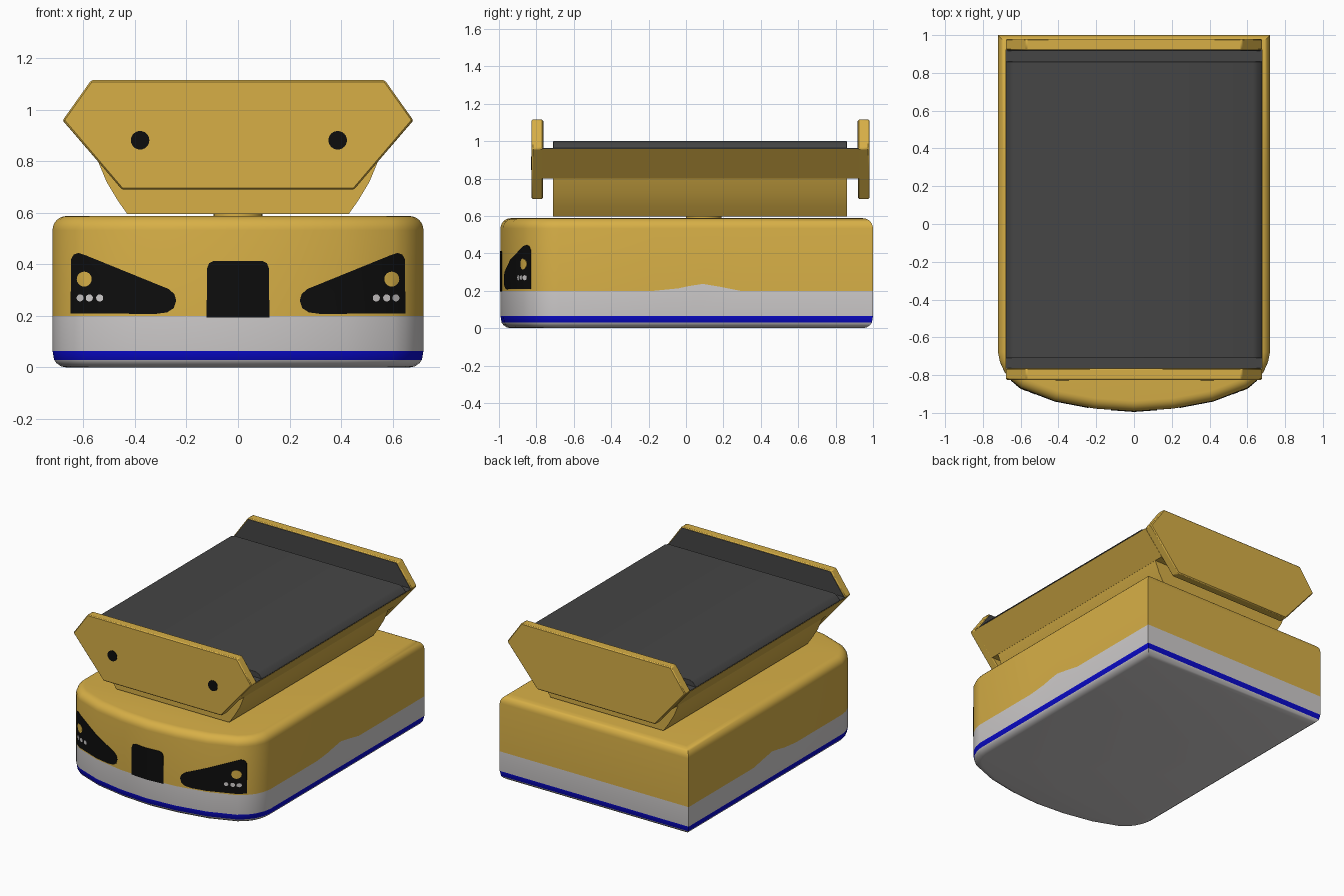
import bpy, bmesh, math
from mathutils import Vector

if "Cube" in bpy.data.objects:
    bpy.data.objects.remove(bpy.data.objects["Cube"])


def mat(name, r, g, b):
    m = bpy.data.materials.new(name)
    m.diffuse_color = (r, g, b, 1)
    m.use_nodes = True
    m.node_tree.nodes["Principled BSDF"].inputs["Base Color"].default_value = m.diffuse_color
    return m


YELLOW = mat("yellow paint", 0.68, 0.43, 0.062)
GREY = mat("light grey", 0.62, 0.60, 0.60)
BLUE = mat("blue", 0.003, 0.003, 0.60)
DARK = mat("dark grey", 0.06, 0.06, 0.06)
BLACK = mat("black", 0.004, 0.004, 0.004)


def finish(name, bm, mats, angle=35):
    bmesh.ops.recalc_face_normals(bm, faces=bm.faces)
    me = bpy.data.meshes.new(name)
    bm.to_mesh(me)
    bm.free()
    ob = bpy.data.objects.new(name, me)
    bpy.context.collection.objects.link(ob)
    for m in mats:
        me.materials.append(m)
    bpy.ops.object.select_all(action='DESELECT')
    ob.select_set(True)
    bpy.context.view_layer.objects.active = ob
    bpy.ops.object.shade_smooth_by_angle(angle=math.radians(angle))
    return ob


def bevel(ob, width, segments):
    b = ob.modifiers.new("bevel", 'BEVEL')
    b.width, b.segments, b.limit_method = width, segments, 'ANGLE'
    return ob


def mirror(half):
    """Close a right-half x,z profile by mirroring it."""
    return half + [(-x, z) for x, z in reversed(half) if x]


def prism(name, pts, y0, y1, m):
    bm = bmesh.new()
    a, b = ([bm.verts.new((x, y, z)) for x, z in pts] for y in (y0, y1))
    bm.faces.new(a)
    bm.faces.new(b)
    n = len(pts)
    for i in range(n):
        j = (i + 1) % n
        bm.faces.new((a[i], a[j], b[j], b[i]))
    return finish(name, bm, [m])


# Footprint: curved front, square back; extra side points carry the wavy stripe
front = [(0, -0.992), (0.21, -0.977), (0.42, -0.937), (0.60, -0.868),
         (0.65, -0.828), (0.685, -0.785), (0.71, -0.73), (0.72, -0.68)]
wave = {-0.17: 0.0, -0.04: 0.013, 0.01: 0.024, 0.09: 0.037, 0.19: 0.02, 0.29: 0.0}
half = front + [(0.72, y) for y in wave] + [(0.72, 1.0)]
foot = half + [(-x, y) for x, y in reversed(half) if x]


def inset(points, d):
    out, n = [], len(points)
    for i in range(n):
        p, a, b = (Vector(points[k % n]) for k in (i, i - 1, i + 1))
        u, v = (p - a).normalized(), (b - p).normalized()
        n1, n2 = Vector((-u.y, u.x)), Vector((-v.y, v.x))
        out.append(p + (n1 + n2) * d / (1 + n1.dot(n2)))
    return out


# Body: stacked rings with rounded top and bottom edges, banded by height
R, TOP = 0.055, 0.588
rings = [(R * (1 - math.sin(t)), R * (1 - math.cos(t)))
         for t in (0, 0.4, 0.8, 1.1)]
rings = [(d, z) for d, z in rings if z < 0.025]
rings += [(R * 0.11, 0.03), (0, 0.065), (0, 0.2)]
rings += [(R * (1 - math.cos(k * math.pi / 12)), TOP - R + R * math.sin(k * math.pi / 12))
          for k in range(7)]
bm = bmesh.new()
loops = []
for d, z in rings:
    row = []
    for p, (fx, fy) in zip(inset(foot, d), foot):
        lift = wave.get(fy, 0) if z == 0.2 else 0
        row.append(bm.verts.new((p.x, p.y, z + lift)))
    loops.append(row)
for k in range(len(loops) - 1):
    z = rings[k][1]
    idx = 0 if z >= 0.2 else 2 if z == 0.03 else 1
    lo, hi = loops[k], loops[k + 1]
    for i in range(len(lo)):
        j = (i + 1) % len(lo)
        bm.faces.new((lo[i], lo[j], hi[j], hi[i])).material_index = idx
bm.faces.new(loops[0]).material_index = 1
bm.faces.new(loops[-1]).material_index = 0
finish("body", bm, [YELLOW, GREY, BLUE], 40)


def front_y(x):
    x = abs(x)
    for (xa, ya), (xb, yb) in zip(front, front[1:]):
        if x <= xb:
            return ya + (yb - ya) * (x - xa) / (xb - xa)
    return front[-1][1]


def decal(name, pts, m, out):
    """Thin plate wrapped on the curved front."""
    bm = bmesh.new()
    bm.faces.new([bm.verts.new((x, 0, z)) for x, z in pts])
    for bx, _ in front:
        for s in (-1, 1):
            bmesh.ops.bisect_plane(bm, geom=bm.verts[:] + bm.edges[:] + bm.faces[:],
                                   plane_co=(s * bx, 0, 0), plane_no=(1, 0, 0))
    base = bm.verts[:]
    ext = bmesh.ops.extrude_face_region(bm, geom=bm.faces[:], use_keep_orig=True)
    new = {g for g in ext["geom"] if isinstance(g, bmesh.types.BMVert)}
    for v in bm.verts:
        v.co.y = front_y(v.co.x) + (-out if v in new else 0.002)
    finish(name, bm, [m])


def disc(cx, cz, r, n=20):
    return [(cx + r * math.cos(2 * math.pi * k / n), cz + r * math.sin(2 * math.pi * k / n))
            for k in range(n)]


# Front sensor window
decal("sensor_window", mirror([(0.122, 0.195), (0.12, 0.385), (0.112, 0.405), (0.095, 0.413)]),
      BLACK, 0.003)

# Headlights with a yellow lamp and three small lights
lamp = [(0.65, 0.21), (0.648, 0.42), (0.638, 0.438), (0.62, 0.445), (0.595, 0.437),
        (0.27, 0.305), (0.247, 0.285), (0.24, 0.26), (0.25, 0.23), (0.275, 0.214), (0.32, 0.208)]
for side, s in (("right", 1), ("left", -1)):
    decal(side + "_headlight", [(s * x, z) for x, z in lamp], BLACK, 0.003)
    decal(side + "_lamp", disc(s * 0.597, 0.343, 0.029), YELLOW, 0.005)
    for k, x in enumerate((0.537, 0.577, 0.613)):
        decal(f"{side}_small_light_{k + 1}", disc(s * x, 0.27, 0.014, 12), GREY, 0.005)

# Turntable pedestal
bm = bmesh.new()
bmesh.ops.create_cone(bm, cap_ends=True, segments=32, radius1=0.095, radius2=0.095, depth=0.04)
bmesh.ops.translate(bm, verts=bm.verts, vec=(0, 0.095, 0.59))
finish("pedestal", bm, [YELLOW])

# Carrier hull, flared tray and dark cover
prism("carrier_hull", mirror([(0.43, 0.596), (0.468, 0.65), (0.51, 0.72), (0.544, 0.802)]),
      -0.71, 0.86, YELLOW)
prism("flared_tray", mirror([(0.544, 0.80), (0.68, 0.958)]), -0.77, 0.925, YELLOW)
prism("tray_floor", mirror([(0.676, 0.956), (0.678, 0.962)]), -0.766, 0.921, DARK)
bevel(prism("cover", mirror([(0.678, 0.957), (0.678, 0.962), (0.655, 0.99), (0.63, 1.0)]),
            -0.71, 0.86, DARK), 0.018, 3)

# End plates with dark inner liners
plate = mirror([(0.45, 0.69), (0.68, 0.96), (0.57, 1.115)])
liner = mirror([(0.672, 0.96), (0.565, 1.108)])
for name, outer, inner, s in (("front", -0.825, -0.765, 1), ("back", 0.98, 0.92, -1)):
    bevel(prism(name + "_end_plate", plate, outer, inner, YELLOW), 0.006, 1)
    prism(name + "_plate_liner", liner, inner - s * 0.002, inner + s * 0.003, DARK)

# Bolt holes on the front plate
for side, x in (("left", -0.38), ("right", 0.387)):
    prism(side + "_bolt_hole", disc(x, 0.882, 0.036, 24), -0.828, -0.822, BLACK)
